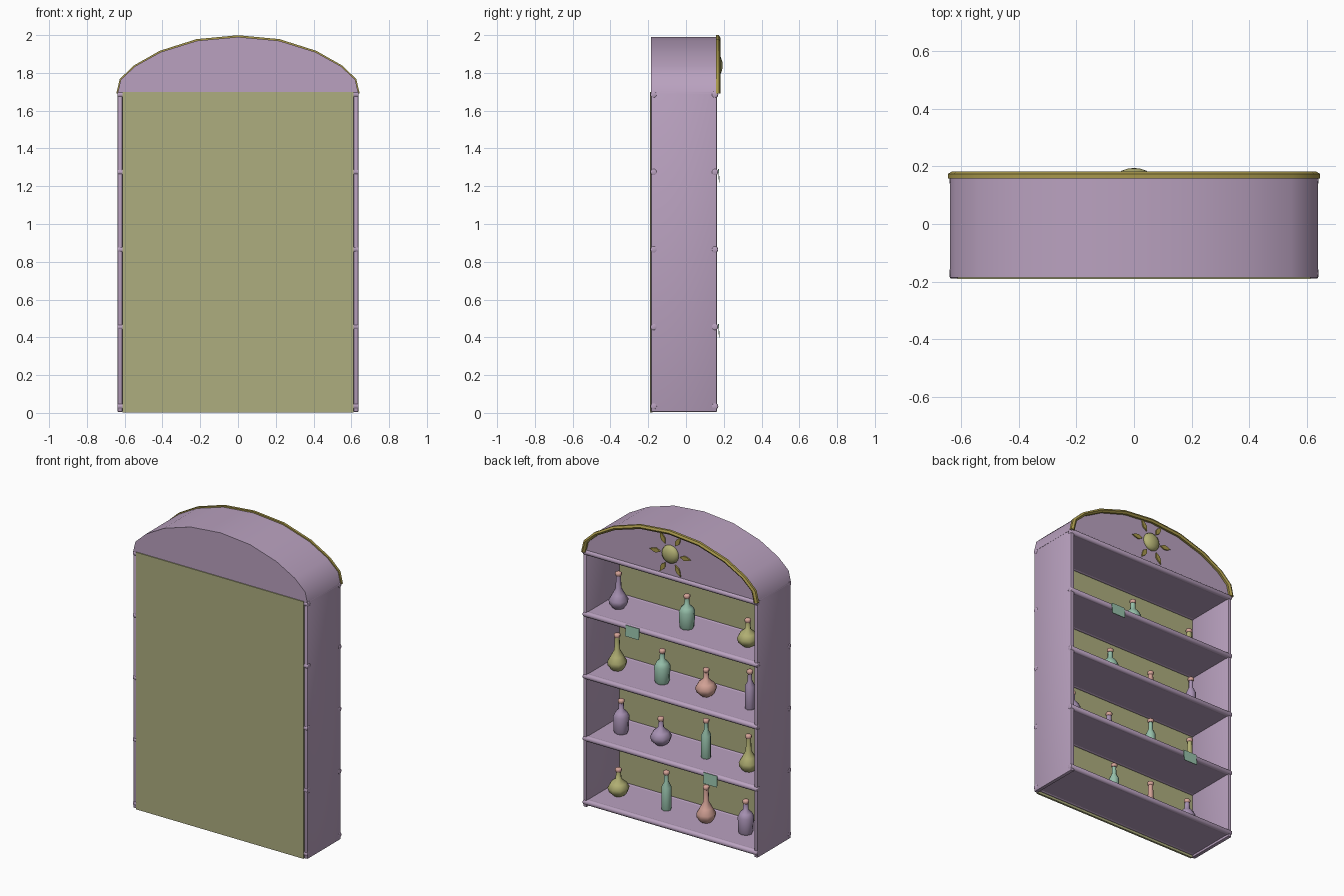
import bpy, bmesh, math
from mathutils import Matrix, Vector

if "Cube" in bpy.data.objects:
    bpy.data.objects.remove(bpy.data.objects["Cube"])


def material(name, rgb):
    m = bpy.data.materials.new(name)
    m.diffuse_color = (*[(c / 255) ** 2.2 for c in rgb], 1)
    m.use_nodes = True
    m.node_tree.nodes["Principled BSDF"].inputs["Base Color"].default_value = m.diffuse_color
    return m


LAVENDER = material("lavender wood", (184, 160, 190))
OLIVE = material("olive panel", (172, 172, 126))
GOLD = material("dull gold", (166, 150, 76))
GREEN = material("sea green", (150, 192, 170))
PINK = material("dusty pink", (212, 162, 150))
MAUVE = material("mauve glass", (168, 146, 180))
GLASS = material("olive glass", (178, 176, 116))


def make(name, bm, mat, smooth=None):
    bmesh.ops.recalc_face_normals(bm, faces=bm.faces)
    me = bpy.data.meshes.new(name)
    bm.to_mesh(me)
    bm.free()
    me.materials.append(mat)
    ob = bpy.data.objects.new(name, me)
    bpy.context.collection.objects.link(ob)
    if smooth:
        bpy.ops.object.select_all(action='DESELECT')
        ob.select_set(True)
        bpy.context.view_layer.objects.active = ob
        bpy.ops.object.shade_smooth_by_angle(angle=math.radians(smooth))
    return ob


def box(name, lo, hi, mat, bevel=0):
    lo, hi = Vector(lo), Vector(hi)
    bm = bmesh.new()
    bmesh.ops.create_cube(bm, size=1, matrix=Matrix.Translation((lo + hi) / 2)
                          @ Matrix.Diagonal((*(hi - lo), 1)))
    if bevel:
        bmesh.ops.bevel(bm, geom=bm.edges[:], offset=bevel, segments=2,
                        profile=0.5, affect='EDGES')
    return make(name, bm, mat, 40 if bevel else None)


def prism(name, pts, y0, y1, mat, smooth=None):
    """Extrude an (x, z) outline from y0 to y1."""
    bm = bmesh.new()
    face = bm.faces.new([bm.verts.new((x, y0, z)) for x, z in pts])
    out = bmesh.ops.extrude_face_region(bm, geom=[face])["geom"]
    bmesh.ops.translate(bm, vec=(0, y1 - y0, 0),
                        verts=[v for v in out if isinstance(v, bmesh.types.BMVert)])
    return make(name, bm, mat, smooth)


def lathe(name, profile, loc, mat, sides=8):
    """Turn an (r, z) profile about the vertical axis, with closed ends."""
    bm = bmesh.new()
    rings = [[bm.verts.new((loc[0] + r * math.cos(t), loc[1] + r * math.sin(t), loc[2] + z))
              for t in (2 * math.pi * i / sides for i in range(sides))] for r, z in profile]
    for a, b in zip(rings, rings[1:]):
        for i in range(sides):
            j = (i + 1) % sides
            bm.faces.new((a[i], a[j], b[j], b[i]))
    bm.faces.new(rings[0][::-1])
    bm.faces.new(rings[-1])
    return make(name, bm, mat, 50)


# Cabinet sides and closed panel
for s, side in ((-1, "left"), (1, "right")):
    xs = sorted((s * 0.612, s * 0.637))
    box(side + "_side", (xs[0], -0.185, 0.005), (xs[1], 0.163, 1.70), LAVENDER, 0.004)
box("closed_panel", (-0.612, -0.191, 0.003), (0.612, -0.178, 1.70), OLIVE)

# Shelves with rounded lips along both long edges
SHELVES = [0.035, 0.455, 0.865, 1.275, 1.685]
for i, z in enumerate(SHELVES):
    box(f"shelf_{i}", (-0.613, -0.18, z - 0.015), (0.613, 0.158, z + 0.015), LAVENDER)
    for y, edge in ((0.153, "open"), (-0.171, "closed")):
        bm = bmesh.new()
        bmesh.ops.create_cone(bm, cap_ends=True, segments=10, radius1=0.018, radius2=0.018,
                              depth=1.278, matrix=Matrix.Translation((0, y, z))
                              @ Matrix.Rotation(math.pi / 2, 4, 'Y'))
        caps = [e for e in bm.edges if abs(e.verts[0].co.x - e.verts[1].co.x) < 1e-4]
        bmesh.ops.bevel(bm, geom=caps, offset=0.006, segments=2, profile=0.5, affect='EDGES')
        make(f"shelf_lip_{edge}_{i}", bm, LAVENDER, 45)

# Arched crown
half = [(0.638, 1.69), (0.62, 1.765), (0.545, 1.835), (0.41, 1.91), (0.217, 1.97)]
arch = half + [(0, 1.99)] + [(-x, z) for x, z in reversed(half)]
prism("crown", arch, -0.185, 0.16, LAVENDER, 40)

# Gold band following the arch
inner = [(x * 0.967, 1.685 + (z - 1.685) * 0.945) for x, z in arch]
outer = [(x * 1.01, 1.68 + (z - 1.68) * 1.03) for x, z in arch]
bm = bmesh.new()
loops = []
for a, b in zip(inner, outer):
    loops.append([bm.verts.new((p[0], y, p[1])) for p, y in
                  ((a, 0.158), (a, 0.174), (((a[0] + b[0]) / 2, (a[1] + b[1]) / 2), 0.182),
                   (b, 0.174), (b, 0.158))])
for a, b in zip(loops, loops[1:]):
    for i in range(5):
        j = (i + 1) % 5
        bm.faces.new((a[i], a[j], b[j], b[i]))
bm.faces.new(loops[0])
bm.faces.new(loops[-1][::-1])
make("crown_band", bm, GOLD, 35)

# Sun ornament: shallow dome and six leaf rays
SUN_Z = 1.84
bm = bmesh.new()
bmesh.ops.create_uvsphere(bm, u_segments=16, v_segments=8, radius=1,
                          matrix=Matrix.Translation((0, 0.162, SUN_Z))
                          @ Matrix.Diagonal((0.06, 0.032, 0.06, 1))
                          @ Matrix.Rotation(math.pi / 2, 4, 'X'))
make("sun_dome", bm, GLASS, 60)
for k in range(6):
    t = k * math.pi / 3
    leaf = [(0.072, 0), (0.1, 0.015), (0.122, 0.012), (0.15, 0), (0.122, -0.012), (0.1, -0.015)]
    prism(f"sun_ray_{k}", [(u * math.cos(t) - v * math.sin(t),
                            SUN_Z + u * math.sin(t) + v * math.cos(t)) for u, v in leaf],
          0.157, 0.168, GOLD)

# Hanging tags, slightly tilted outward at the bottom
for i, (x, z) in enumerate(((0.27, 1.255), (-0.30, 0.435))):
    tag = box(f"tag_{i}", (-0.05, -0.002, -0.036), (0.05, 0.002, 0.036), GREEN)
    tag.location = (x, 0.174, z)
    tag.rotation_euler.x = math.radians(4)

# Bottles: (r, z) profiles, the last point is the mouth
BOTTLES = {
    "round": [(0.03, 0), (0.058, 0.025), (0.067, 0.055), (0.05, 0.085), (0.018, 0.112),
              (0.015, 0.16)],
    "slim": [(0.028, 0), (0.031, 0.01), (0.031, 0.15), (0.014, 0.185), (0.013, 0.235)],
    "flask": [(0.035, 0), (0.058, 0.03), (0.06, 0.055), (0.04, 0.09), (0.018, 0.13),
              (0.015, 0.215)],
    "jar": [(0.04, 0), (0.046, 0.015), (0.05, 0.11), (0.038, 0.135), (0.017, 0.155),
            (0.015, 0.2)],
}
ROWS = [
    [("round", 0.50, GLASS), ("slim", 0.15, GREEN), ("flask", -0.14, PINK), ("jar", -0.43, MAUVE)],
    [("jar", 0.48, MAUVE), ("round", 0.19, MAUVE), ("slim", -0.14, GREEN), ("flask", -0.45, GLASS)],
    [("flask", 0.51, GLASS), ("jar", 0.18, GREEN), ("round", -0.14, PINK), ("slim", -0.46, MAUVE)],
    [("flask", 0.50, MAUVE), ("jar", 0.0, GREEN), ("round", -0.445, GLASS)],
]
for row, z in zip(ROWS, SHELVES):
    for kind, x, mat in row:
        top = BOTTLES[kind][-1][1]
        base = (x, -0.01, z + 0.014)
        lathe(kind + "_bottle", BOTTLES[kind], base, mat)
        lathe("stopper", [(0.016, top - 0.004), (0.02, top + 0.002), (0.02, top + 0.016),
                          (0.014, top + 0.021)], base, PINK)
